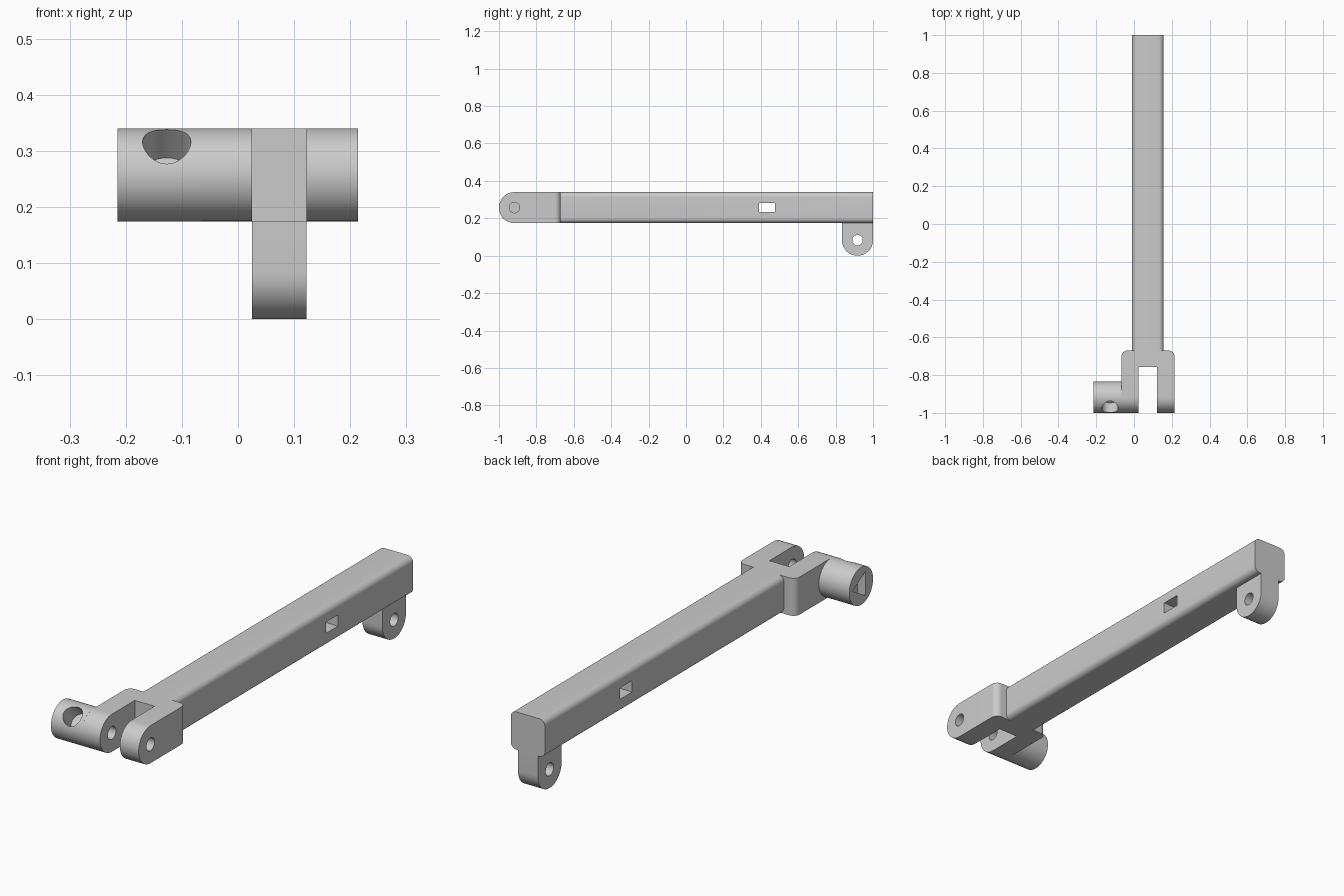
import bpy, bmesh, math
from mathutils import Vector

if "Cube" in bpy.data.objects:
    bpy.data.objects.remove(bpy.data.objects["Cube"], do_unlink=True)

GREY = (0.6, 0.6, 0.6, 1)
metal = bpy.data.materials.new("grey metal")
metal.diffuse_color = GREY
metal.use_nodes = True
metal.node_tree.nodes["Principled BSDF"].inputs["Base Color"].default_value = GREY


def arc(cx, cy, r, a0, a1, n=24):
    return [(cx + r * math.cos(math.radians(a0 + (a1 - a0) * i / n)),
             cy + r * math.sin(math.radians(a0 + (a1 - a0) * i / n))) for i in range(n + 1)]


def rounded_rect(x0, x1, y0, y1, r):
    return (arc(x1 - r, y1 - r, r, 0, 90, 8) + arc(x0 + r, y1 - r, r, 90, 180, 8)
            + arc(x0 + r, y0 + r, r, 180, 270, 8) + arc(x1 - r, y0 + r, r, 270, 360, 8))


def extrude(name, profile, axis, start, end):
    """Solid from a profile in (y, z) run along x, or in (x, z) run along y."""
    bm = bmesh.new()
    place = (lambda p: (start, *p)) if axis == "x" else (lambda p: (p[0], start, p[1]))
    face = bm.faces.new([bm.verts.new(place(p)) for p in profile])
    moved = bmesh.ops.extrude_face_region(bm, geom=[face])["geom"]
    step = Vector((end - start, 0, 0) if axis == "x" else (0, end - start, 0))
    bmesh.ops.translate(bm, vec=step, verts=[v for v in moved if isinstance(v, bmesh.types.BMVert)])
    bmesh.ops.recalc_face_normals(bm, faces=bm.faces)
    mesh = bpy.data.meshes.new(name)
    bm.to_mesh(mesh)
    bm.free()
    mesh.materials.append(metal)
    obj = bpy.data.objects.new(name, mesh)
    bpy.context.collection.objects.link(obj)
    return obj


def box(name, x0, x1, y0, y1, z0, z1):
    return extrude(name, [(y0, z0), (y1, z0), (y1, z1), (y0, z1)], "x", x0, x1)


def cut(obj, cutter):
    cutter.hide_render = True
    mod = obj.modifiers.new("cut", "BOOLEAN")
    mod.operation = "DIFFERENCE"
    mod.solver = "EXACT"
    mod.object = cutter
    bpy.context.view_layer.objects.active = obj
    bpy.ops.object.modifier_apply(modifier=mod.name)
    bpy.data.objects.remove(cutter, do_unlink=True)


def circle(y, z, r, n=48):
    return arc(y, z, r, 0, 360, n)[:-1]


# Shared sizes
BOTTOM, TOP = 0.174, 0.34
MID = (BOTTOM + TOP) / 2
R = (TOP - BOTTOM) / 2
PIN_Y, PIN_R = -1 + R, 0.028
GAP0, GAP1 = 0.025, 0.122
FORK0, FORK1, FORK_BACK = -0.066, 0.214, -0.67

# Long bar with rounded edges and a rectangular slot through its sides
bar = extrude("bar", rounded_rect(-0.01, 0.157, BOTTOM, TOP, 0.026), "y", FORK_BACK, 1)
cut(bar, box("slot_cutter", -0.2, 0.3, 0.39, 0.475, 0.233, 0.283))

# Fork with a round nose, soft rear corners and a pin hole
fork = extrude("fork", arc(PIN_Y, MID, R, 90, 270) + [(FORK_BACK, BOTTOM), (FORK_BACK, TOP)],
               "x", FORK0, FORK1)
bm = bmesh.new()
bm.from_mesh(fork.data)
corners = [e for e in bm.edges if all(abs(v.co.y - FORK_BACK) < 1e-4 for v in e.verts)
           and abs(e.verts[0].co.z - e.verts[1].co.z) > 0.1]
bmesh.ops.bevel(bm, geom=corners, offset=0.03, segments=8, profile=0.5, affect="EDGES")
bm.to_mesh(fork.data)
bm.free()
cut(fork, box("gap_cutter", GAP0, GAP1, -1.1, -0.757, 0.1, 0.4))
cut(fork, extrude("pin_cutter", circle(PIN_Y, MID, PIN_R), "x", FORK0 - 0.05, FORK1 + 0.05))

# Side hub with a slanted round hole and a triangular socket in its end
hub = extrude("hub", circle(PIN_Y, MID, R, 64), "x", -0.215, FORK0)
drill = extrude("drill_cutter", circle(0, 0, 0.043), "x", 0, 0.2)
drill.rotation_euler = Vector((0, -1, 1)).to_track_quat("X", "Z").to_euler()
drill.location = (-0.127, PIN_Y, MID)
bpy.context.view_layer.update()
cut(hub, drill)
cut(hub, extrude("socket_cutter", circle(PIN_Y, MID, 0.062, 3), "x", -0.25, -0.175))

# Hanging lug under the rear end
lug = extrude("lug", arc(1 - R, R, R, 180, 360) + [(1, BOTTOM), (1 - 2 * R, BOTTOM)],
              "x", GAP0, GAP1)
cut(lug, extrude("lug_cutter", circle(1 - R, R, PIN_R), "x", -0.1, 0.3))

# Smooth the round faces, keep hard edges
bpy.ops.object.select_all(action="DESELECT")
for part in (bar, fork, hub, lug):
    part.select_set(True)
bpy.context.view_layer.objects.active = bar
bpy.ops.object.shade_smooth_by_angle(angle=math.radians(30))
